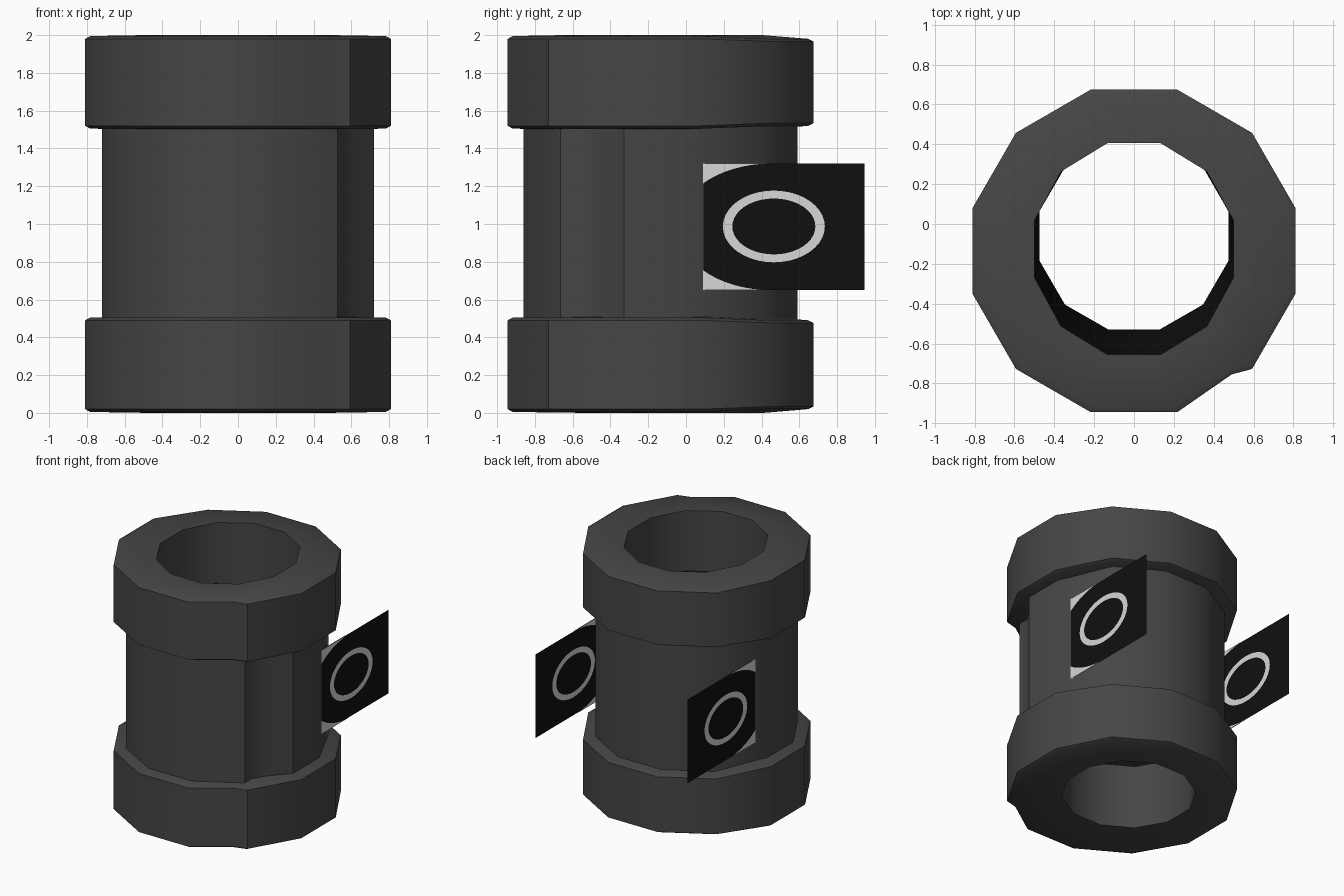
import bpy, bmesh, math

if "Cube" in bpy.data.objects:
    bpy.data.objects.remove(bpy.data.objects["Cube"])


def material(name, rgb):
    m = bpy.data.materials.new(name)
    m.diffuse_color = (*rgb, 1)
    m.use_nodes = True
    m.node_tree.nodes["Principled BSDF"].inputs["Base Color"].default_value = m.diffuse_color
    return m


GREY = material("dark_grey", (0.06, 0.06, 0.06))
BLACK = material("black", (0.005, 0.005, 0.005))
WHITE = material("white", (0.68, 0.68, 0.68))


def finish(name, bm, mats, smooth=True):
    me = bpy.data.meshes.new(name)
    bm.to_mesh(me)
    bm.free()
    for m in mats:
        me.materials.append(m)
    ob = bpy.data.objects.new(name, me)
    bpy.context.collection.objects.link(ob)
    if smooth:
        bpy.ops.object.select_all(action='DESELECT')
        bpy.context.view_layer.objects.active = ob
        ob.select_set(True)
        bpy.ops.object.shade_smooth_by_angle(angle=math.radians(35))
    return ob


def twelve_gon(rx, ry, cy):
    return [(rx * math.cos(math.radians(15 + 30 * k)),
             cy + ry * math.sin(math.radians(15 + 30 * k))) for k in range(12)]


def split(pts, after, extra=None, count=1):
    """Insert extra points (or points along the edge) after an index."""
    a, b = pts[after], pts[after + 1]
    if extra is None:
        extra = [tuple(a[i] + (b[i] - a[i]) * (j + 1) / (count + 1) for i in (0, 1))
                 for j in range(count)]
    return pts[:after + 1] + extra + pts[after + 1:]


def tube(loops):
    """Closed tube wall lofted through (points, z) loops; last joins first."""
    bm = bmesh.new()
    rows = [[bm.verts.new((x, y, z)) for x, y in pts] for pts, z in loops]
    n = len(rows[0])
    for i, row in enumerate(rows):
        nxt = rows[(i + 1) % len(rows)]
        for k in range(n):
            bm.faces.new((row[k], row[(k + 1) % n], nxt[(k + 1) % n], nxt[k]))
    bmesh.ops.recalc_face_normals(bm, faces=bm.faces[:])
    return bm


CY = -0.135
upper_hole = twelve_gon(0.518, 0.549, -0.125)
lower_hole = twelve_gon(0.49, 0.487, -0.06)

# Thick end rings, with a small seam notch at the front right
outer = split(twelve_gon(0.838, 0.838, CY), 9, [(0.49, -0.755)])
rim = split(twelve_gon(0.81, 0.81, CY), 9, [(0.48, -0.735)])
for name, lo, hi, hole in (("bottom_ring", 0.0, 0.51, lower_hole),
                           ("top_ring", 1.50, 2.0, upper_hole)):
    inner = split(hole, 9)
    bm = tube([(outer, lo + 0.02), (outer, hi - 0.02), (rim, hi - 0.005),
               (inner, hi), (inner, lo), (rim, lo + 0.005)])
    mid = (lo + hi) / 2
    for v in bm.verts:
        if v.co.y > 0.42:          # the back section is slightly lower
            v.co.z = mid + (v.co.z - mid) * 0.94
    finish(name, bm, [GREY])

# Middle tube, with a seam groove and a black lining
body = twelve_gon(0.745, 0.75, CY)
body[0] = (0.72, 0.0)
body[5] = (-0.72, 0.0)
body = split(body, 10, [(0.525, -0.58), (0.595, -0.47)])
bm = tube([(body, 0.49), (body, 1.52),
           (split(upper_hole, 10, count=2), 1.52), (split(lower_hole, 10, count=2), 0.49)])
for f in bm.faces:
    c = f.calc_center_median()
    if abs(f.normal.z) < 0.5 and math.hypot(c.x, c.y + 0.1) < 0.58 and c.y < 0.3:
        f.material_index = 1
finish("middle_tube", bm, [GREY, BLACK])


# Side plates: black panel with a white oval ring and white inner corners
def ellipse(cy, cz, ry, rz, a0, a1, n):
    return [(cy + ry * math.cos(math.radians(a0 + (a1 - a0) * i / n)),
             cz + rz * math.sin(math.radians(a0 + (a1 - a0) * i / n))) for i in range(n + 1)]


Y0, Y1, Z0, Z1 = 0.09, 0.945, 0.65, 1.32
for side, s in (("right", 1), ("left", -1)):
    X = 0.675 * s
    bm = bmesh.new()
    bm.faces.new([bm.verts.new((X, y, z)) for y, z in
                  ((Y0, Z0), (Y1, Z0), (Y1, Z1), (Y0, Z1))])
    finish(side + "_plate", bm, [BLACK], False)

    bm = bmesh.new()
    for x in (X - 0.004, X + 0.004):
        big = ellipse(0.465, 0.987, 0.27, 0.19, 0, 360, 40)
        small = ellipse(0.465, 0.987, 0.22, 0.148, 0, 360, 40)
        for k in range(40):
            bm.faces.new([bm.verts.new((x, y, z)) for y, z in
                          (big[k], big[k + 1], small[k + 1], small[k])])
        for flip in (1, -1):
            arc = ellipse(0.45, 0.985, 0.495, 0.335 * flip, 90, 136.7, 8)
            corner = (Y0, 0.985 + 0.335 * flip)
            for p, q in zip(arc, arc[1:]):
                bm.faces.new([bm.verts.new((x, max(y, Y0), z)) for y, z in (corner, p, q)])
    finish(side + "_plate_marking", bm, [WHITE], False)
